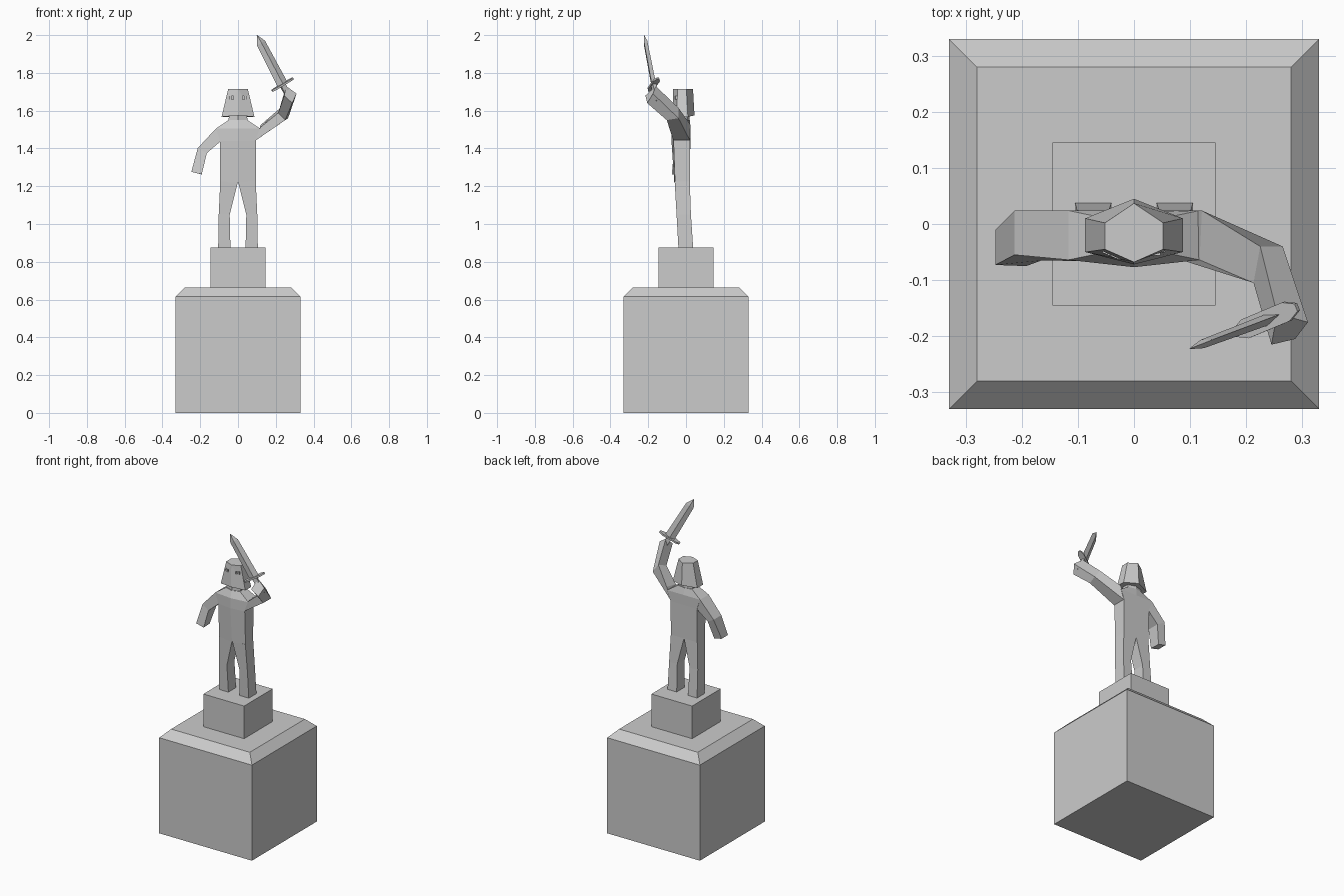
import bpy, bmesh
from mathutils import Vector


def loft(name, rings):
    """Skin equal-sized point rings into a closed solid."""
    bm = bmesh.new()
    rows = [[bm.verts.new(p) for p in ring] for ring in rings]
    n = len(rows[0])
    for a, b in zip(rows, rows[1:]):
        for i in range(n):
            j = (i + 1) % n
            bm.faces.new((a[i], a[j], b[j], b[i]))
    bm.faces.new(rows[0])
    bm.faces.new(rows[-1])
    bmesh.ops.remove_doubles(bm, verts=bm.verts, dist=0.0001)
    bmesh.ops.recalc_face_normals(bm, faces=bm.faces)
    me = bpy.data.meshes.new(name)
    bm.to_mesh(me)
    bm.free()
    ob = bpy.data.objects.new(name, me)
    bpy.context.collection.objects.link(ob)
    return ob


def rect(x0, x1, y0, y1, z):
    return [(x0, y0, z), (x1, y0, z), (x1, y1, z), (x0, y1, z)]


def square(r, z):
    return rect(-r, r, -r, r, z)


def hexagon(w, y0, y1, z, front, back, zmid=None):
    """Six-sided body section: flat sides, pointed front and back."""
    m = z if zmid is None else zmid
    return [(-w, y0, z), (0, front, m), (w, y0, z),
            (w, y1, z), (0, back, m), (-w, y1, z)]


# Plinth
loft("pedestal_base", [square(0.33, 0), square(0.33, 0.615), square(0.28, 0.665)])
loft("pedestal_block", [square(0.145, 0.66), square(0.145, 0.875)])

# Torso and neck
loft("torso", [
    hexagon(0.094, -0.058, 0.020, 1.22, -0.062, 0.020),
    hexagon(0.094, -0.066, 0.022, 1.44, -0.077, 0.022),
    hexagon(0.117, -0.064, 0.024, 1.505, -0.077, 0.024),
    hexagon(0.050, -0.050, 0.010, 1.55, -0.066, 0.020)])
loft("neck", [
    hexagon(0.050, -0.046, 0.005, 1.54, -0.062, 0.018),
    hexagon(0.047, -0.046, 0.005, 1.60, -0.062, 0.018)])

# Legs
for side, s in (("left", 1), ("right", -1)):
    loft(side + "_leg", [
        rect(0.040 * s, 0.105 * s, -0.040, 0.038, 0.87),
        rect(0.044 * s, 0.102 * s, -0.050, 0.026, 1.05),
        rect(0.000 * s, 0.094 * s, -0.060, 0.020, 1.225)])

# Lowered arm
loft("lowered_arm", [
    [(-0.09, -0.066, 1.44), (-0.117, -0.064, 1.505),
     (-0.117, 0.024, 1.505), (-0.09, 0.022, 1.44)],
    [(-0.165, -0.065, 1.375), (-0.213, -0.055, 1.402),
     (-0.213, 0.024, 1.402), (-0.165, 0.015, 1.375)],
    [(-0.192, -0.075, 1.263), (-0.247, -0.073, 1.276),
     (-0.247, -0.010, 1.276), (-0.195, -0.010, 1.263)]])

# Raised arm
loft("raised_arm", [
    [(0.09, -0.066, 1.44), (0.117, -0.064, 1.51),
     (0.121, 0.024, 1.525), (0.09, 0.022, 1.44)],
    [(0.250, -0.102, 1.550), (0.213, -0.105, 1.588),
     (0.225, -0.040, 1.615), (0.265, -0.040, 1.560)],
    [(0.287, -0.205, 1.640), (0.245, -0.215, 1.680),
     (0.255, -0.160, 1.730), (0.310, -0.175, 1.690)]])

# Head, flaring downwards, with eye sockets cut in
head = loft("head", [
    hexagon(0.087, -0.050, 0.010, 1.567, -0.072, 0.045, 1.575),
    hexagon(0.052, -0.045, 0.002, 1.715, -0.068, 0.037)])
for s in (-1, 1):
    x0, x1 = sorted((0.024 * s, 0.056 * s))
    cutter = loft("eye_cutter", [rect(x0, x1, -0.10, -0.047, 1.660),
                                 rect(x0, x1, -0.10, -0.047, 1.677)])
    cutter.hide_render = True
    cutter.hide_set(True)
    mod = head.modifiers.new("eye_socket", "BOOLEAN")
    mod.operation = "DIFFERENCE"
    mod.solver = "EXACT"
    mod.object = cutter
    x0, x1 = sorted((0.034 * s, 0.047 * s))
    loft("eye", [rect(x0, x1, -0.056, -0.044, 1.660),
                 rect(x0, x1, -0.056, -0.044, 1.677)])

# Sword frame: origin at the guard, axis towards the tip
guard = Vector((0.236, -0.171, 1.738))
tip = Vector((0.100, -0.222, 2.0))
axis = (tip - guard).normalized()
wide = Vector((0.120, 0.050, 0.062))
wide = (wide - axis * wide.dot(axis)).normalized()
thin = axis.cross(wide)
length = (tip - guard).length


def sword_ring(t, profile):
    return [guard + axis * t + wide * u + thin * v for u, v in profile]


def diamond(w, h):
    return [(-w, 0), (0, -h), (w, 0), (0, h)]


loft("sword_blade", [sword_ring(0, diamond(0.031, 0.010)),
                     sword_ring(length - 0.048, diamond(0.026, 0.008)),
                     sword_ring(length, diamond(0.001, 0.001))])
oval = [(-0.068, -0.007), (-0.045, -0.018), (0.045, -0.018), (0.068, -0.007),
        (0.068, 0.007), (0.045, 0.018), (-0.045, 0.018), (-0.068, 0.007)]
loft("sword_guard", [sword_ring(-0.005, oval), sword_ring(0.005, oval)])
grip = [(-0.014, -0.010), (0.014, -0.010), (0.014, 0.010), (-0.014, 0.010)]
loft("sword_grip", [sword_ring(-0.105, grip), sword_ring(0, grip)])
